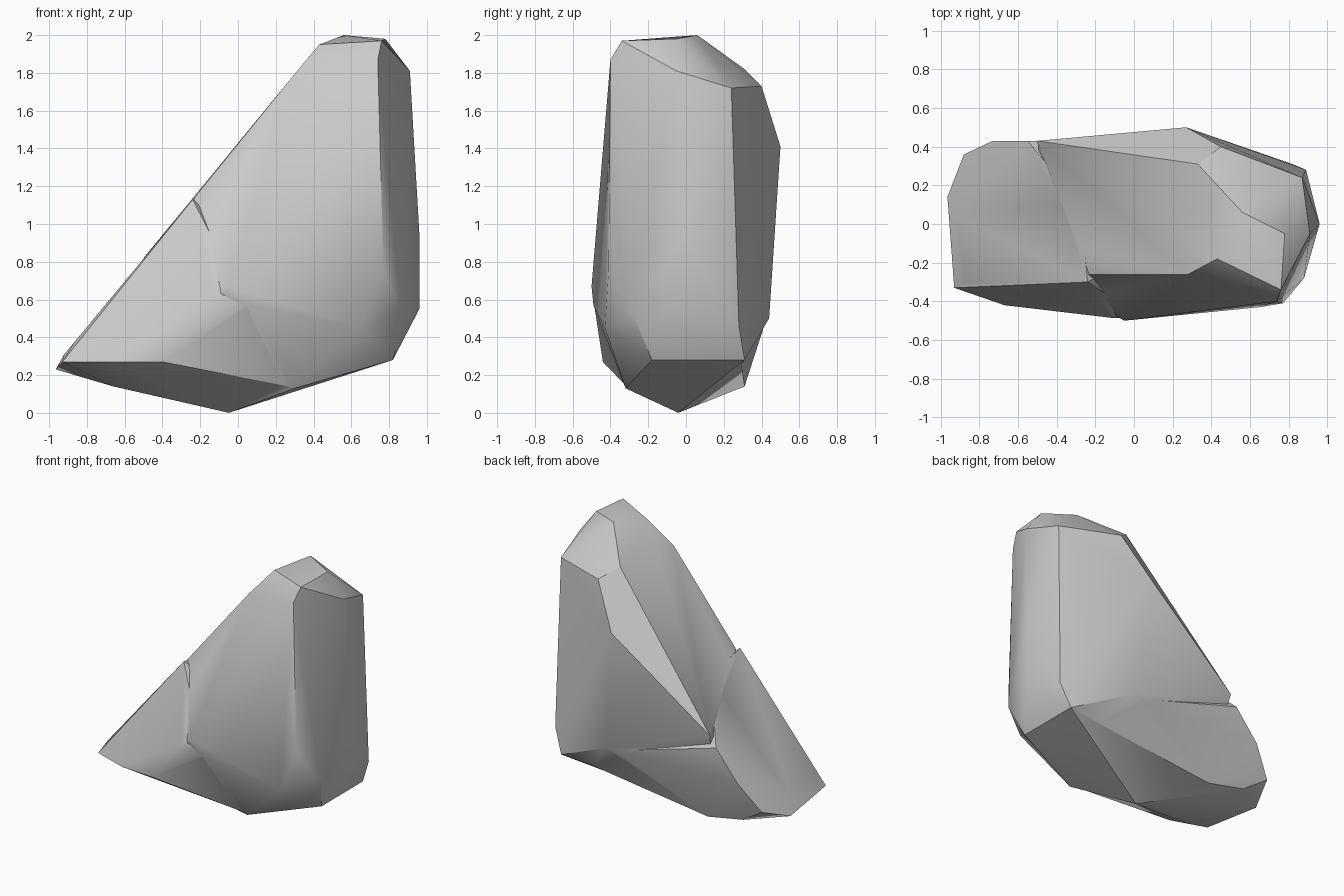
import bpy, bmesh, math


def hull(name, points):
    """Convex boulder chunk wrapped around a few corner points."""
    bm = bmesh.new()
    for p in points:
        bm.verts.new(p)
    res = bmesh.ops.convex_hull(bm, input=bm.verts[:])
    loose = [v for v in bm.verts if not v.link_faces]
    bmesh.ops.delete(bm, geom=loose, context='VERTS')
    bmesh.ops.recalc_face_normals(bm, faces=bm.faces[:])
    me = bpy.data.meshes.new(name)
    bm.to_mesh(me)
    bm.free()
    ob = bpy.data.objects.new(name, me)
    bpy.context.collection.objects.link(ob)
    return ob


# Tall main body: crown, back ridge, right side, front and underside
rock = hull("rock", [
    (0.43, -0.18, 1.95), (0.56, 0.06, 2.0), (0.76, -0.34, 1.97), (0.78, -0.05, 1.98),
    (0.33, 0.31, 1.82), (0.28, -0.26, 1.77), (0.74, -0.40, 1.87), (0.91, -0.05, 1.81),
    (0.87, 0.24, 1.72), (0.45, 0.40, 1.73), (0.27, 0.50, 1.41),
    (0.96, 0.0, 0.95), (0.96, 0.0, 0.55), (0.89, 0.28, 0.46), (0.82, 0.31, 0.28),
    (0.36, 0.44, 0.50), (0.88, -0.28, 0.52), (0.77, -0.41, 0.75), (0.82, -0.18, 0.28),
    (0.65, -0.43, 0.45), (0.05, -0.49, 0.57), (-0.05, -0.50, 0.67), (0.30, -0.32, 0.13),
    (-0.05, -0.04, 0.0), (-0.23, -0.26, 1.14), (-0.50, 0.43, 0.82),
    (-0.40, -0.30, 0.30), (-0.40, 0.25, 0.20),
])

# Low foot that juts out to the left
foot = hull("rock_foot_helper", [
    (-0.965, 0.14, 0.23), (-0.93, -0.33, 0.27), (-0.92, 0.05, 0.31), (-0.88, 0.36, 0.32),
    (-0.73, 0.43, 0.52), (-0.87, -0.30, 0.37), (-0.66, -0.20, 0.14), (-0.67, -0.42, 0.27),
    (-0.40, -0.44, 0.27), (-0.40, 0.31, 0.14), (-0.70, 0.32, 0.20), (-0.24, -0.30, 1.13),
    (-0.28, 0.10, 1.08), (-0.05, -0.04, 0.001), (0.05, -0.485, 0.565), (-0.12, -0.485, 0.62),
    (0.30, -0.31, 0.135), (0.34, 0.42, 0.48), (0.80, 0.29, 0.285), (-0.55, 0.43, 0.74),
])

# Fuse the two chunks into one solid
mod = rock.modifiers.new("fuse", 'BOOLEAN')
mod.operation = 'UNION'
mod.solver = 'EXACT'
mod.object = foot
bpy.context.view_layer.objects.active = rock
rock.select_set(True)
bpy.ops.object.modifier_apply(modifier=mod.name)
bpy.data.objects.remove(foot, do_unlink=True)

# Soft shading with the strongest creases kept
bpy.ops.object.shade_smooth_by_angle(angle=math.radians(32))
